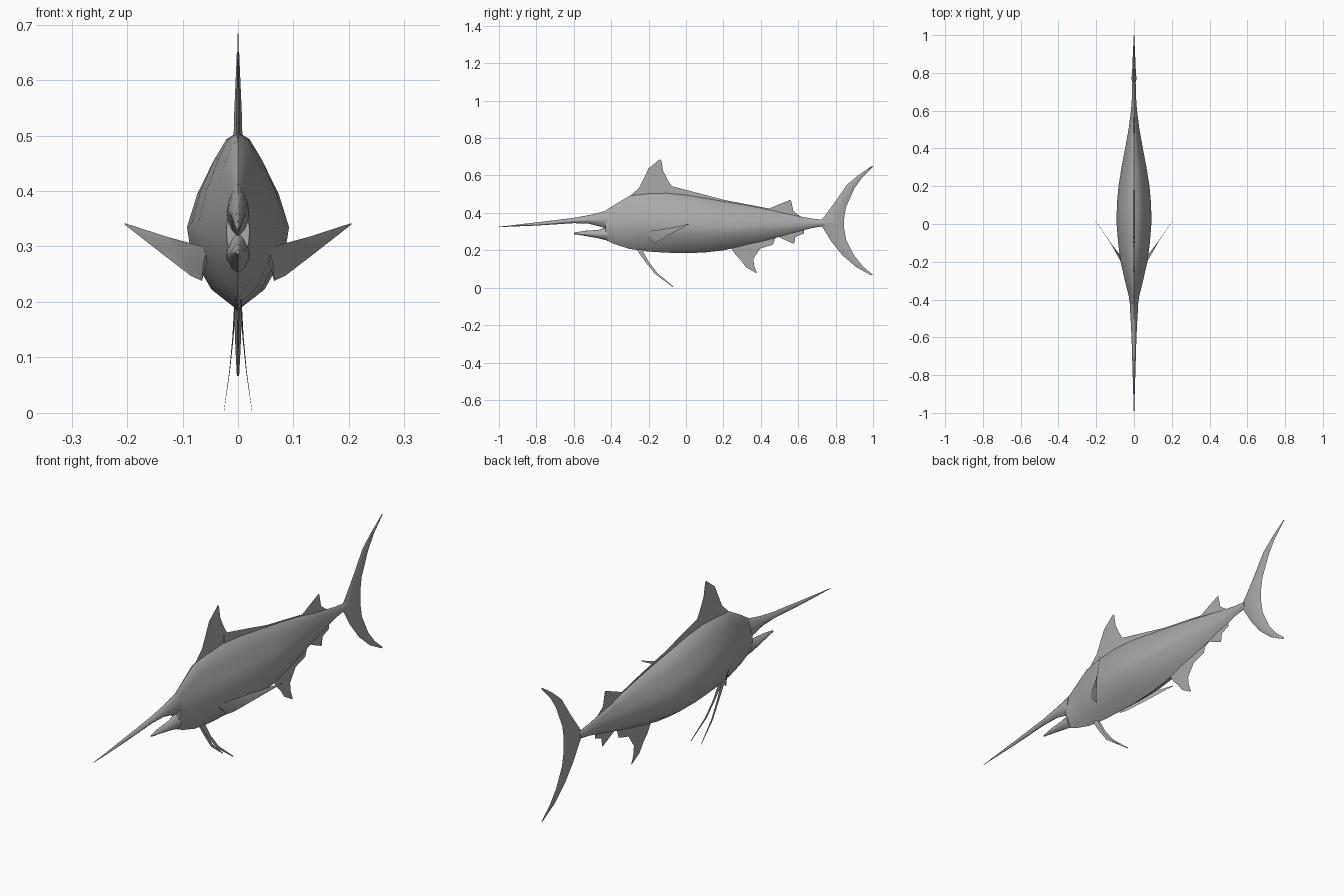
import bpy, bmesh, math
from mathutils import Vector

skin = bpy.data.materials.new("grey skin")
skin.diffuse_color = (0.40, 0.40, 0.40, 1)


def loft(name, rings, angle=50):
    """Skin a list of equal-length closed rings, cap both ends and smooth."""
    bm = bmesh.new()
    rows = [[bm.verts.new(p) for p in r] for r in rings]
    n = len(rows[0])
    for a, b in zip(rows, rows[1:]):
        for i in range(n):
            j = (i + 1) % n
            bm.faces.new((a[i], a[j], b[j], b[i]))
    bm.faces.new(rows[0])
    bm.faces.new(rows[-1])
    bmesh.ops.remove_doubles(bm, verts=bm.verts, dist=1e-5)
    bmesh.ops.recalc_face_normals(bm, faces=bm.faces)
    me = bpy.data.meshes.new(name)
    bm.to_mesh(me)
    bm.free()
    ob = bpy.data.objects.new(name, me)
    bpy.context.collection.objects.link(ob)
    me.materials.append(skin)
    bpy.ops.object.select_all(action='DESELECT')
    ob.select_set(True)
    bpy.context.view_layer.objects.active = ob
    bpy.ops.object.shade_smooth_by_angle(angle=math.radians(angle))
    return ob


# half cross-section: (fraction of half width, fraction of height)
HALF = [(0, 1), (.25, .96), (.5, .85), (.8, .67), (1, .48),
        (.92, .33), (.52, .12), (0, 0)]
SECTION = HALF + [(-x, t) for x, t in HALF[-2:0:-1]]


def trunk(name, stations):
    """Stations are (y, half width, bottom z, top z)."""
    return loft(name, [[(w * x, y, b + (t - b) * f) for x, f in SECTION]
                       for y, w, b, t in stations])


def fin(name, rows, thick):
    """Rows are (leading point, trailing point), thinning to the last row."""
    rings = []
    for k, (a, b) in enumerate(rows):
        a, b = [Vector(p if len(p) == 3 else (0, *p)) for p in (a, b)]
        h = Vector((thick * (1 - .85 * k / (len(rows) - 1)), 0, 0))
        m = a.lerp(b, .45)
        rings.append([a, m + h, b, m - h])
    return loft(name, rings)


# body, upper bill and lower jaw
trunk("body", [(-.43, .021, .255, .413), (-.38, .028, .232, .445),
               (-.30, .048, .207, .492), (-.20, .071, .193, .505),
               (-.10, .084, .187, .506), (0, .092, .185, .497),
               (.10, .091, .188, .480), (.20, .082, .200, .462),
               (.30, .066, .222, .445), (.40, .047, .245, .426),
               (.50, .029, .272, .405), (.60, .016, .299, .383),
               (.67, .011, .318, .370), (.74, .010, .330, .362)])
trunk("upper_bill", [(-1, .001, .324, .326), (-.80, .007, .332, .349),
                     (-.60, .013, .345, .373), (-.52, .017, .342, .388),
                     (-.47, .020, .330, .400), (-.42, .021, .315, .414)])
trunk("lower_jaw", [(-.60, .003, .286, .294), (-.54, .013, .277, .304),
                    (-.47, .020, .264, .309), (-.42, .022, .252, .325)])

# back fins and the low ridge joining them
fin("dorsal_fin", [((-.31, .48), (-.06, .48)), ((-.25, .535), (-.075, .54)),
                   ((-.225, .585), (-.10, .58)), ((-.20, .638), (-.122, .625)),
                   ((-.14, .686), (-.132, .68))], .004)
fin("back_ridge", [((-.10, .549), (-.10, .48)), ((.05, .510), (.05, .46)),
                   ((.20, .470), (.20, .44)), ((.46, .420), (.46, .39))], .004)
fin("second_dorsal_fin", [((.42, .405), (.63, .37)), ((.45, .425), (.60, .39)),
                          ((.50, .447), (.574, .41)), ((.558, .470), (.562, .465))], .003)

# underside fins
fin("anal_fin", [((.22, .225), (.48, .272)), ((.245, .207), (.465, .230)),
                 ((.265, .175), (.398, .210)), ((.295, .145), (.36, .155)),
                 ((.32, .11), (.365, .115)), ((.375, .078), (.378, .082))], .004)
fin("second_anal_fin", [((.47, .285), (.63, .315)), ((.495, .272), (.63, .29)),
                        ((.53, .255), (.585, .272)), ((.575, .235), (.58, .24))], .003)

# crescent tail
for name, rows in (
    ("upper_tail_lobe", [((.71, .345), (.845, .345)), ((.735, .375), (.845, .37)),
                         ((.795, .455), (.855, .43)), ((.86, .55), (.90, .53)),
                         ((.92, .60), (.94, .588)), ((.995, .652), (1, .648))]),
    ("lower_tail_lobe", [((.71, .345), (.845, .345)), ((.735, .315), (.845, .32)),
                         ((.775, .25), (.857, .255)), ((.835, .175), (.90, .17)),
                         ((.91, .11), (.945, .115)), ((.99, .066), (1, .068))])):
    fin(name, rows, .014)

# paired side and belly fins
for s, side in ((1, "right"), (-1, "left")):
    fin(side + "_pectoral_fin", [((s * .055, -.225, .297), (s * .065, -.17, .238)),
                                 ((s * .075, -.19, .303), (s * .085, -.15, .247)),
                                 ((s * .13, -.09, .318), (s * .132, -.09, .283)),
                                 ((s * .204, .017, .342), (s * .205, .018, .340))], .003)
    fin(side + "_pelvic_fin", [((s * .005, -.265, .205), (s * .005, -.235, .205)),
                               ((s * .009, -.215, .135), (s * .009, -.20, .14)),
                               ((s * .015, -.165, .073), (s * .015, -.155, .08)),
                               ((s * .025, -.07, .003), (s * .025, -.068, .006))], .0015)
